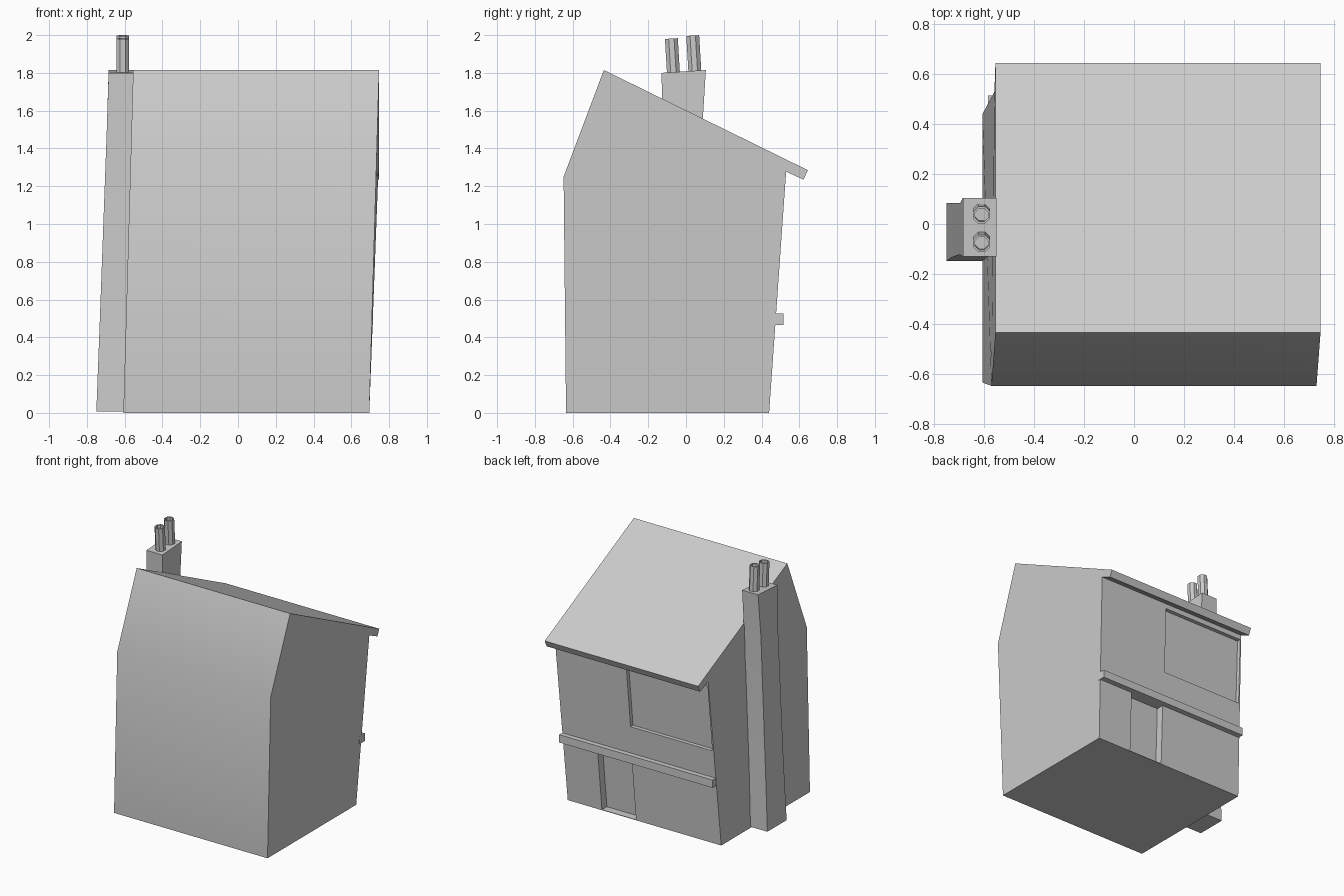
import bpy, bmesh, math
from mathutils import Matrix

if "Cube" in bpy.data.objects:
    bpy.data.objects.remove(bpy.data.objects["Cube"])


def make_object(name, bm):
    bmesh.ops.recalc_face_normals(bm, faces=bm.faces[:])
    mesh = bpy.data.meshes.new(name)
    bm.to_mesh(mesh)
    bm.free()
    ob = bpy.data.objects.new(name, mesh)
    bpy.context.collection.objects.link(ob)
    return ob


def loft(name, rings):
    """Join equal-length rings of points and cap both ends."""
    bm = bmesh.new()
    rows = [[bm.verts.new(p) for p in r] for r in rings]
    n = len(rows[0])
    for a, b in zip(rows, rows[1:]):
        for i in range(n):
            j = (i + 1) % n
            bm.faces.new((a[i], a[j], b[j], b[i]))
    bm.faces.new(rows[0])
    bm.faces.new(rows[-1])
    return make_object(name, bm)


def rect(x0, x1, y0, y1, z0, z1=None):
    """Rectangle ring; z1 raises the back edge."""
    z1 = z0 if z1 is None else z1
    return [(x0, y0, z0), (x1, y0, z0), (x1, y1, z1), (x0, y1, z1)]


def smooth(ob):
    bpy.ops.object.select_all(action='DESELECT')
    ob.select_set(True)
    bpy.context.view_layer.objects.active = ob
    bpy.ops.object.shade_smooth_by_angle(angle=math.radians(30))


def lean(z):
    return 0.052 * z / 1.81


def back_wall(z):
    return 0.44 + 0.09 * z / 1.275


# Leaning house body with overhanging roof: (y, z, sideways lean)
profile = [(-0.635, 0, 0), (-0.648, 1.25, lean(1.25)), (-0.435, 1.815, 0.052),
           (0.645, 1.285, 0.052), (0.622, 1.235, 0.052),
           (0.53, 1.277, 0.048), (0.44, 0, 0)]
house = loft("house_body", [[(x + s, y, z) for y, z, s in profile]
                            for x in (-0.607, 0.695)])

# Door and window recesses in the back wall: x0, x1, z0, z1, depth
for name, x0, x1, z0, z1, depth in (("door_cutter", 0.115, 0.405, 0.004, 0.465, 0.06),
                                    ("window_cutter", -0.588, 0.105, 0.735, 1.24, 0.03)):
    cutter = loft(name, [rect(x0 + lean(z), x1 + lean(z), back_wall(z) - depth,
                              back_wall(z) + 0.025, z) for z in (z0, z1)])
    cutter.hide_render = True
    mod = house.modifiers.new(name, 'BOOLEAN')
    mod.operation = 'DIFFERENCE'
    mod.solver = 'EXACT'
    mod.object = cutter
    bpy.context.view_layer.objects.active = house
    bpy.ops.object.modifier_apply(modifier=name)
    bpy.data.objects.remove(cutter)
smooth(house)

# Ledge across the back wall
loft("back_ledge", [rect(-0.585, 0.715, 0.45, 0.515, z) for z in (0.465, 0.525)])

# Crooked chimney stack
chimney = loft("chimney_stack", [
    rect(-0.75, -0.59, -0.148, 0.085, 0.008),
    rect(-0.732, -0.575, -0.135, 0.083, 0.48),
    rect(-0.695, -0.553, -0.121, 0.085, 1.49),
    rect(-0.685, -0.55, -0.13, 0.105, 1.80, 1.815)])
smooth(chimney)

# Hollow chimney pots, each tilted a little
for name, y, top in (("chimney_pot_front", -0.066, 1.982), ("chimney_pot_back", 0.048, 1.998)):
    h = top - 1.79
    place = Matrix.Translation((-0.61, y, 1.79)) @ Matrix.Rotation(0.06, 4, 'X')
    rings = [(0.037, 0), (0.037, h), (0.028, h), (0.028, h - 0.06)]
    pot = loft(name, [[(r * math.cos(math.tau * (i + .5) / 8),
                        r * math.sin(math.tau * (i + .5) / 8), z) for i in range(8)]
                      for r, z in rings])
    pot.data.transform(place)
